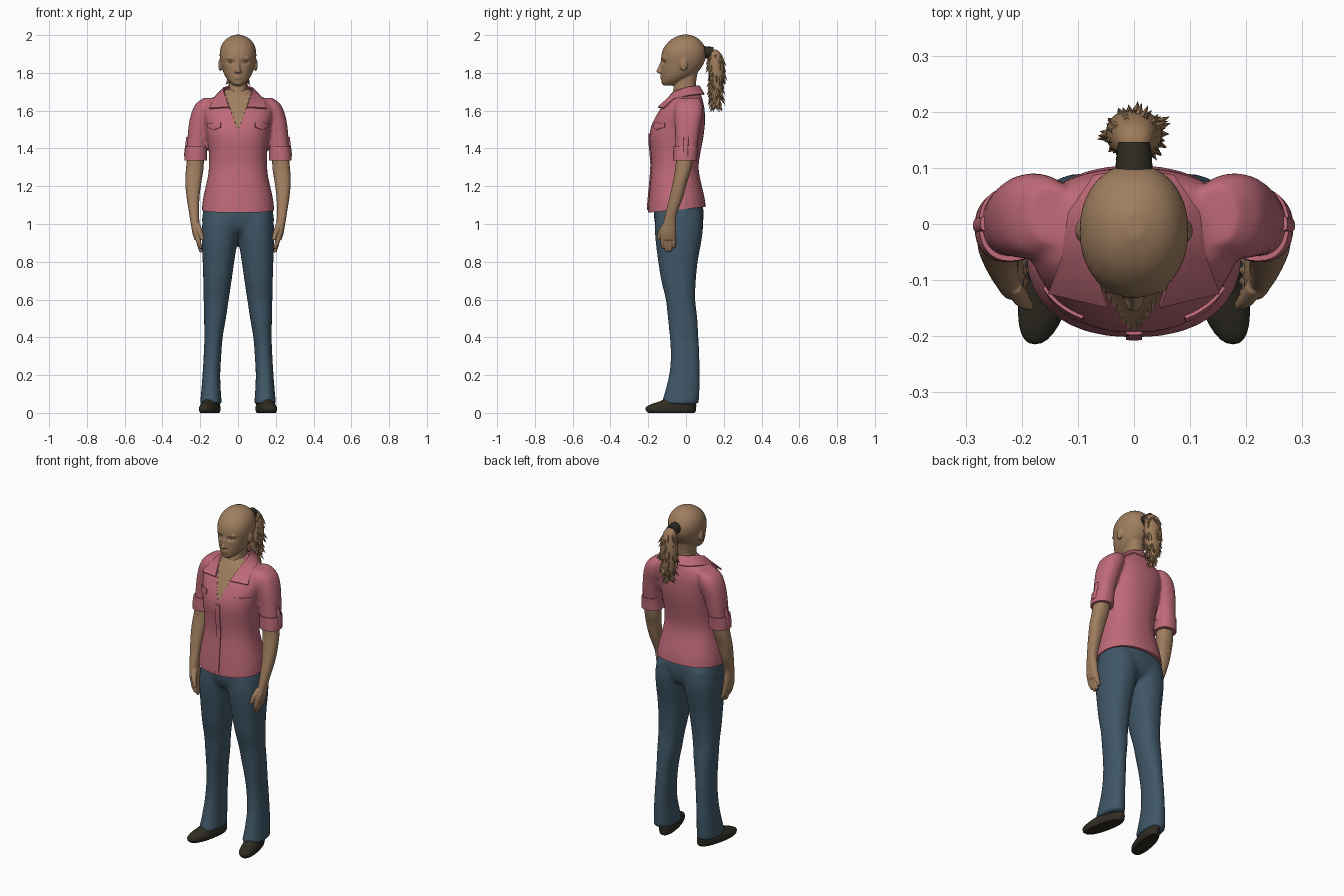
import bpy, bmesh, math, random
from mathutils import Matrix, Vector

random.seed(4)
cube = bpy.data.objects.get("Cube")
if cube:
    bpy.data.objects.remove(cube, do_unlink=True)


def material(name, colour):
    mat = bpy.data.materials.new(name)
    mat.use_nodes = True
    mat.diffuse_color = (*colour, 1)
    mat.node_tree.nodes["Principled BSDF"].inputs["Base Color"].default_value = (*colour, 1)
    return mat


skin = material("skin", (.35, .21, .115))
hair = material("hair brown", (.33, .195, .1))
pink = material("pink cotton", (.52, .145, .19))
denim = material("blue denim", (.05, .095, .135))
dark = material("dark leather", (.028, .025, .016))


def flip(rows):
    return [(z, -x1, -x0, y0, y1) for z, x0, x1, y0, y1 in rows]


def wide(rows):
    """Centred rows given as height, half width, front, back."""
    return [(z, -x, x, y0, y1) for z, x, y0, y1 in rows]


def spline(rows, steps=4):
    """Rounds a list of section bounds with a Catmull-Rom curve."""
    pts = [Vector(r) for r in rows]
    out = []
    for i in range(len(pts) - 1):
        a, b, c, d = pts[max(i - 1, 0)], pts[i], pts[i + 1], pts[min(i + 2, len(pts) - 1)]
        for s in range(steps):
            t = s / steps
            out.append(b + (c - a) * (t / 2) + (a * 2 - b * 5 + c * 4 - d) * (t * t / 2)
                       + (b * 3 - a - c * 3 + d) * (t ** 3 / 2))
    return out + [pts[-1]]


def add_loft(bm, rows, sides=32, power=2.3):
    rings = []
    for z, x0, x1, y0, y1 in spline(rows):
        ring = []
        for k in range(sides):
            a = math.tau * k / sides
            c, s = math.cos(a), math.sin(a)
            px = math.copysign(abs(c) ** (2 / power), c)
            py = math.copysign(abs(s) ** (2 / power), s)
            ring.append(bm.verts.new(((x0 + x1 + (x1 - x0) * px) / 2,
                                      (y0 + y1 + (y1 - y0) * py) / 2, z)))
        rings.append(ring)
    for lo, hi in zip(rings, rings[1:]):
        for k in range(sides):
            j = (k + 1) % sides
            bm.faces.new((lo[k], lo[j], hi[j], hi[k]))
    bm.faces.new(rings[0][::-1])
    bm.faces.new(rings[-1])


def add_blob(bm, centre, radii):
    bmesh.ops.create_uvsphere(bm, u_segments=16, v_segments=10, radius=1,
                              matrix=Matrix.Translation(centre) @ Matrix.Diagonal((*radii, 1)))


def finish(bm, name, mats, voxel=0, smooth=0, thickness=0, angle=40):
    bmesh.ops.recalc_face_normals(bm, faces=bm.faces)
    mesh = bpy.data.meshes.new(name)
    bm.to_mesh(mesh)
    bm.free()
    obj = bpy.data.objects.new(name, mesh)
    bpy.context.collection.objects.link(obj)
    if voxel:
        mod = obj.modifiers.new("blend", 'REMESH')
        mod.mode, mod.voxel_size = 'VOXEL', voxel
    if smooth:
        mod = obj.modifiers.new("relax", 'SMOOTH')
        mod.factor, mod.iterations = .5, smooth
    if thickness:
        mod = obj.modifiers.new("thickness", 'SOLIDIFY')
        mod.thickness, mod.offset = thickness, 0
    graph = bpy.context.evaluated_depsgraph_get()
    obj.data = bpy.data.meshes.new_from_object(obj.evaluated_get(graph))
    obj.modifiers.clear()
    for mat in mats:
        obj.data.materials.append(mat)
    obj.data.polygons.foreach_set("use_smooth", [True] * len(obj.data.polygons))
    obj.data.set_sharp_from_angle(angle=math.radians(angle))
    return obj


def loft_object(name, rows, mat, **kw):
    bm = bmesh.new()
    add_loft(bm, rows)
    return finish(bm, name, [mat], **kw)


# Jeans: two legs blended into the hips
leg = [(.045, .085, .202, -.132, .066), (.1, .09, .196, -.115, .071), (.2, .094, .188, -.09, .073),
       (.3, .089, .182, -.081, .071), (.4, .081, .178, -.086, .066), (.5, .064, .18, -.096, .06),
       (.6, .049, .182, -.107, .049), (.7, .034, .184, -.131, .052), (.8, .02, .187, -.147, .062),
       (.9, .004, .191, -.16, .08), (.98, -.01, .191, -.165, .09), (1.06, -.01, .18, -.16, .085)]
bm = bmesh.new()
add_loft(bm, leg)
add_loft(bm, flip(leg))
add_loft(bm, wide([(.945, .1, -.12, .05), (.97, .16, -.15, .078), (1.01, .19, -.166, .09),
                   (1.06, .186, -.17, .094), (1.1, .18, -.17, .088)]))
finish(bm, "jeans", [denim], voxel=.011, smooth=5)

# Shirt: torso and sleeves blended, trimmed at the hem, open in a V at the neck
sleeve = [(1.35, .172, .274, -.06, .052), (1.45, .16, .268, -.057, .067), (1.53, .14, .26, -.06, .08),
          (1.59, .12, .246, -.062, .09), (1.635, .11, .224, -.057, .087), (1.667, .11, .185, -.035, .07)]
torso = wide([(1.02, .193, -.2, .107), (1.07, .192, -.202, .106), (1.14, .184, -.197, .098),
              (1.25, .16, -.187, .073), (1.31, .154, -.183, .067), (1.38, .155, -.188, .077),
              (1.46, .165, -.194, .092), (1.53, .176, -.18, .1), (1.6, .188, -.144, .099),
              (1.65, .165, -.113, .09), (1.685, .1, -.09, .08), (1.715, .062, -.062, .066)])
bm = bmesh.new()
add_loft(bm, torso)
add_loft(bm, sleeve)
add_loft(bm, flip(sleeve))
shirt = finish(bm, "shirt", [pink, skin], voxel=.009, smooth=4)
bm = bmesh.new()
bm.from_mesh(shirt.data)
v_base, v_slope = 1.49, 2.8


def cut(point, normal, clear=False):
    bmesh.ops.bisect_plane(bm, geom=bm.verts[:] + bm.edges[:] + bm.faces[:], plane_co=point,
                           plane_no=normal, clear_inner=clear)


cut((0, -.2, 1.06), (0, -.1, 1), True)
bmesh.ops.holes_fill(bm, edges=[e for e in bm.edges if e.is_boundary])
for side in (-1, 1):
    cut((0, 0, v_base), (side * v_slope, 0, -1))
for f in bm.faces:
    c = f.calc_center_median()
    f.material_index = int(c.y < -.03 and c.z > v_base + v_slope * abs(c.x))
    f.smooth = True
# Sink the bare chest a little behind the shirt front
for v in bm.verts:
    if v.link_faces and all(f.material_index for f in v.link_faces):
        v.co.y += .006
bm.to_mesh(shirt.data)
bm.free()
shirt.data.set_sharp_from_angle(angle=math.radians(45))
bpy.context.view_layer.update()


def shirt_plate(name, x0, x1, z0, z1, dip=0, nx=8, nz=12):
    """Thin cloth panel laid on the shirt front; dip lowers its middle."""
    bm = bmesh.new()
    grid = []
    for i in range(nx + 1):
        u = i / nx
        low = z0 - dip * (1 - abs(2 * u - 1))
        col = []
        for j in range(nz + 1):
            x, z = x0 + (x1 - x0) * u, low + (z1 - low) * j / nz
            hit, p, n, _ = shirt.ray_cast(Vector((x, -1, z)), Vector((0, 1, 0)))
            col.append(bm.verts.new(p + n * .003 if hit else (x, -.15, z)))
        grid.append(col)
    for a, b in zip(grid, grid[1:]):
        for j in range(nz):
            bm.faces.new((a[j], b[j], b[j + 1], a[j + 1]))
    finish(bm, name, [pink], thickness=.006)


shirt_plate("button_placket", -.014, .014, 1.075, 1.48)

# Collar: folded strip from the nape to the pointed front tips
inner = [(0, .068, 1.732), (.045, .05, 1.73), (.073, 0, 1.722), (.074, -.06, 1.698), (.046, -.147, 1.618)]
outer = [(0, .096, 1.685), (.07, .085, 1.688), (.115, .02, 1.68), (.128, -.06, 1.662), (.152, -.122, 1.612)]

for side, label in ((1, "left"), (-1, "right")):
    m = Matrix.Diagonal((side, 1, 1, 1))
    place = (lambda rows: rows) if side > 0 else flip

    bm = bmesh.new()
    a, b = [[bm.verts.new(m @ Vector(p)) for p in row] for row in (inner, outer)]
    for i in range(len(a) - 1):
        bm.faces.new((a[i], a[i + 1], b[i + 1], b[i]))
    finish(bm, label + "_collar", [pink], thickness=.008)

    xs = sorted((side * .09, side * .158))
    shirt_plate(label + "_pocket_flap", *xs, 1.512, 1.535, dip=.014)

    # Rolled cuff and its button tab
    loft_object(label + "_cuff", place([(1.335, .164, .284, -.068, .057), (1.37, .164, .282, -.068, .06),
                                        (1.412, .164, .276, -.066, .065)]), pink)
    loft_object(label + "_cuff_tab", place([(1.36, .27, .287, -.015, .01), (1.46, .258, .274, -.012, .014)]), pink)

    # Arm, palm, fingers and thumb
    bm = bmesh.new()
    add_loft(bm, place([(1.4, .18, .263, -.05, .045), (1.3, .182, .275, -.056, .03),
                        (1.22, .194, .279, -.07, .005), (1.14, .204, .272, -.088, -.016),
                        (1.05, .206, .258, -.11, -.05), (1.0, .203, .25, -.122, -.052),
                        (.95, .197, .241, -.135, -.052), (.915, .195, .23, -.132, -.055)]))
    for k in range(4):
        y, tip = -.123 + k * .02, (.87, .85, .853, .872)[k]
        add_loft(bm, place([(.94, .2, .228, y - .013, y + .011), (.9, .194, .22, y - .013, y + .01),
                            (tip, .186, .204, y - .006, y + .008)]), sides=12)
    add_loft(bm, place([(1.0, .2, .23, -.125, -.095), (.96, .187, .216, -.147, -.117),
                        (.915, .178, .197, -.155, -.136)]), sides=12)
    finish(bm, label + "_arm", [skin], voxel=.004, smooth=2)

    # Shoe with the toe turned outward
    shoe = loft_object(label + "_shoe", place([(0, .106, .19, -.2, .045), (.012, .1, .195, -.212, .052),
                                               (.03, .1, .195, -.212, .054), (.046, .105, .19, -.185, .054),
                                               (.065, .112, .182, -.13, .05), (.09, .115, .175, -.09, .045)]), dark)
    for v in shoe.data.vertices:
        v.co.x -= side * (v.co.y + .07) * .2

# Head with neck, nose, lips, brows and ears
bm = bmesh.new()
add_loft(bm, wide([(1.733, .022, -.118, -.07), (1.75, .044, -.128, -.025), (1.78, .067, -.13, .03),
                   (1.81, .08, -.131, .068), (1.85, .091, -.131, .094), (1.89, .097, -.131, .106),
                   (1.93, .093, -.119, .102), (1.965, .076, -.092, .083), (1.988, .05, -.06, .055),
                   (2.002, .016, -.025, .02)]), power=2.1)
add_loft(bm, wide([(1.58, .06, -.09, .05), (1.68, .052, -.073, .055), (1.74, .048, -.062, .052),
                   (1.82, .055, -.05, .065)]))
add_loft(bm, wide([(1.797, .013, -.14, -.1), (1.806, .018, -.157, -.1), (1.83, .011, -.148, -.1),
                   (1.865, .009, -.134, -.1)]), sides=16)
add_blob(bm, (0, -.122, 1.783), (.026, .015, .006))
add_blob(bm, (0, -.122, 1.771), (.022, .015, .006))
add_blob(bm, (0, -.112, 1.748), (.022, .018, .014))
for side in (-1, 1):
    add_blob(bm, (side * .036, -.113, 1.877), (.026, .013, .008))
    add_blob(bm, (side * .094, -.012, 1.842), (.011, .02, .033))
head = finish(bm, "head", [skin], voxel=.005, smooth=4)
# Press in the eye sockets
for v in head.data.vertices:
    if v.co.y < -.05:
        d = ((abs(v.co.x) - .036) / .02) ** 2 + ((v.co.z - 1.857) / .011) ** 2
        v.co.y += .011 * math.exp(-d)
for side, label in ((1, "left"), (-1, "right")):
    bm = bmesh.new()
    add_blob(bm, (side * .036, -.103, 1.857), (.016, .013, .008))
    finish(bm, label + "_eyelid", [skin])

# Hair tie and ponytail with ragged strands
bm = bmesh.new()
bmesh.ops.create_cone(bm, cap_ends=True, segments=20, radius1=.034, radius2=.029, depth=.055,
                      matrix=Matrix.Translation((0, .119, 1.908)) @ Matrix.Rotation(-math.pi / 2, 4, 'X'))
finish(bm, "hair_tie", [dark])

tail = wide([(1.63, .012, .15, .175), (1.67, .034, .13, .188), (1.73, .047, .122, .197),
             (1.8, .05, .12, .203), (1.87, .042, .118, .197), (1.91, .03, .12, .178), (1.925, .015, .125, .155)])
bm = bmesh.new()
add_loft(bm, tail, sides=20)
rows = spline(tail)
for _ in range(120):
    z, x0, x1, y0, y1 = random.choice(rows[:-6])
    a = random.uniform(0, math.tau)
    out = Vector((math.cos(a), math.sin(a), 0))
    root = Vector((out.x * x1 * .88, (y0 + y1) / 2 + out.y * (y1 - y0) * .43, z))
    aim = out * random.uniform(.25, .8) + Vector((0, 0, -1))
    length = random.uniform(.03, .05)
    turn = aim.to_track_quat('Z', 'Y').to_matrix().to_4x4()
    bmesh.ops.create_cone(bm, segments=4, radius1=.009, radius2=0, depth=length,
                          matrix=Matrix.Translation(root) @ turn @ Matrix.Translation((0, 0, length / 2)))
finish(bm, "ponytail", [hair])
